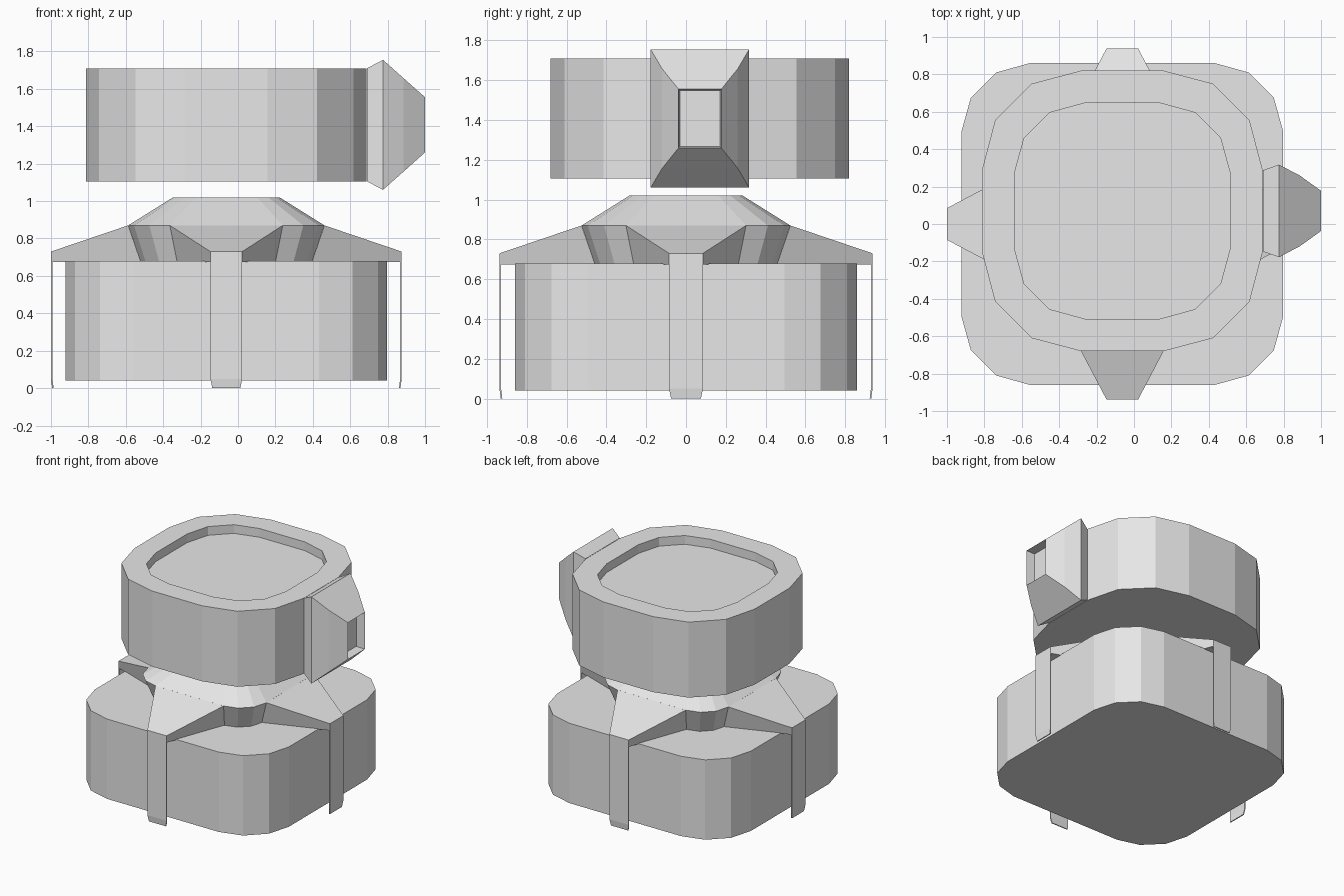
import bpy, bmesh
from math import pi
from mathutils import Matrix, Vector

if "Cube" in bpy.data.objects:
    bpy.data.objects.remove(bpy.data.objects["Cube"], do_unlink=True)

grey = bpy.data.materials.new("plain_grey")
grey.use_nodes = True
grey.diffuse_color = (0.8, 0.8, 0.8, 1)
grey.node_tree.nodes["Principled BSDF"].inputs["Base Color"].default_value = (0.8, 0.8, 0.8, 1)

AXIS = Vector((-0.0625, 0, 0))
HEAD_AXIS = Vector((-0.0625, 0.07, 0))
BODY = [(0.495, 0.86), (0.675, 0.81)]
HEAD = [(0.22, 0.75), (0.485, 0.68)]
DISH = [(0.2, 0.577), (0.39, 0.525)]


def rounded_square(corner, z, scale=1):
    """Four-way symmetric outline; each corner mirrors over its diagonal."""
    quarter = corner + [(b, a) for a, b in reversed(corner)]
    ring = []
    for turn in range(4):
        spin = Matrix.Rotation(-turn * pi / 2, 3, "Z")
        ring += [spin @ Vector((x * scale, y * scale, z)) for x, y in quarter]
    return ring


def loft(name, rings, origin, turn=0, cap_start=True, cap_end=True):
    """Skin matching rings into one flat-shaded object."""
    bm = bmesh.new()
    spin = Matrix.Rotation(turn, 3, "Z")
    loops = [[bm.verts.new(spin @ Vector(p) + origin) for p in ring] for ring in rings]
    count = len(loops[0])
    for low, high in zip(loops, loops[1:]):
        for i in range(count):
            j = (i + 1) % count
            bm.faces.new((low[i], low[j], high[j], high[i]))
    if cap_start:
        bm.faces.new(loops[0])
    if cap_end:
        bm.faces.new(loops[-1])
    bmesh.ops.recalc_face_normals(bm, faces=bm.faces)
    mesh = bpy.data.meshes.new(name)
    bm.to_mesh(mesh)
    bm.free()
    mesh.materials.append(grey)
    obj = bpy.data.objects.new(name, mesh)
    bpy.context.collection.objects.link(obj)
    return obj


# Base block
loft("base", [rounded_square(BODY, z) for z in (0.04, 0.68)], AXIS)

# Tapered shoulder hub on top of the base
loft("shoulder_hub", [rounded_square(BODY, z, s) for z, s in
                      ((0.675, 0.532), (0.87, 0.61), (1.02, 0.331))], AXIS)

# Head block with a shallow dish in its top
loft("head", [rounded_square(HEAD, 1.105), rounded_square(HEAD, 1.71),
              rounded_square(DISH, 1.71), rounded_square(DISH, 1.64)], HEAD_AXIS)


# Hollow nozzle on the left side of the head
def nozzle_ring(x, half_y, half_z):
    return [(x, sy * half_y, 1.4075 + sz * half_z)
            for sy, sz in ((-1, -1), (1, -1), (1, 1), (-1, 1))]


loft("nozzle", [nozzle_ring(*r) for r in (
    (0.69, 0.2175, 0.3025), (0.775, 0.2475, 0.3475), (0.885, 0.19, 0.25),
    (1.0, 0.1075, 0.1475), (0.93, 0.1, 0.14))],
    Vector((0, 0.07, 0)), cap_start=False)


# Four arms reaching over the base, each ending in a thin hanging strap
def arm_ring(low_half, low_y, top_half, top_y, top_z):
    return [(-low_half, -low_y, 0.675), (low_half, -low_y, 0.675),
            (top_half, -top_y, top_z), (-top_half, -top_y, top_z)]


def strap_ring(half, y, z):
    return [(-half, -y, z), (half, -y, z), (half, -y + 0.008, z), (-half, -y + 0.008, z)]


for index, side in enumerate(("front", "left", "back", "right")):
    turn = index * pi / 2
    loft(side + "_arm", [arm_ring(0.263, 0.4575, 0.302, 0.525, 0.87),
                         arm_ring(0.085, 0.9375, 0.085, 0.9375, 0.73)],
         AXIS, turn, cap_start=False)
    loft(side + "_strap", [strap_ring(0.085, 0.9375, 0.675), strap_ring(0.085, 0.9375, 0.05),
                           strap_ring(0.075, 0.931, 0)], AXIS, turn)
